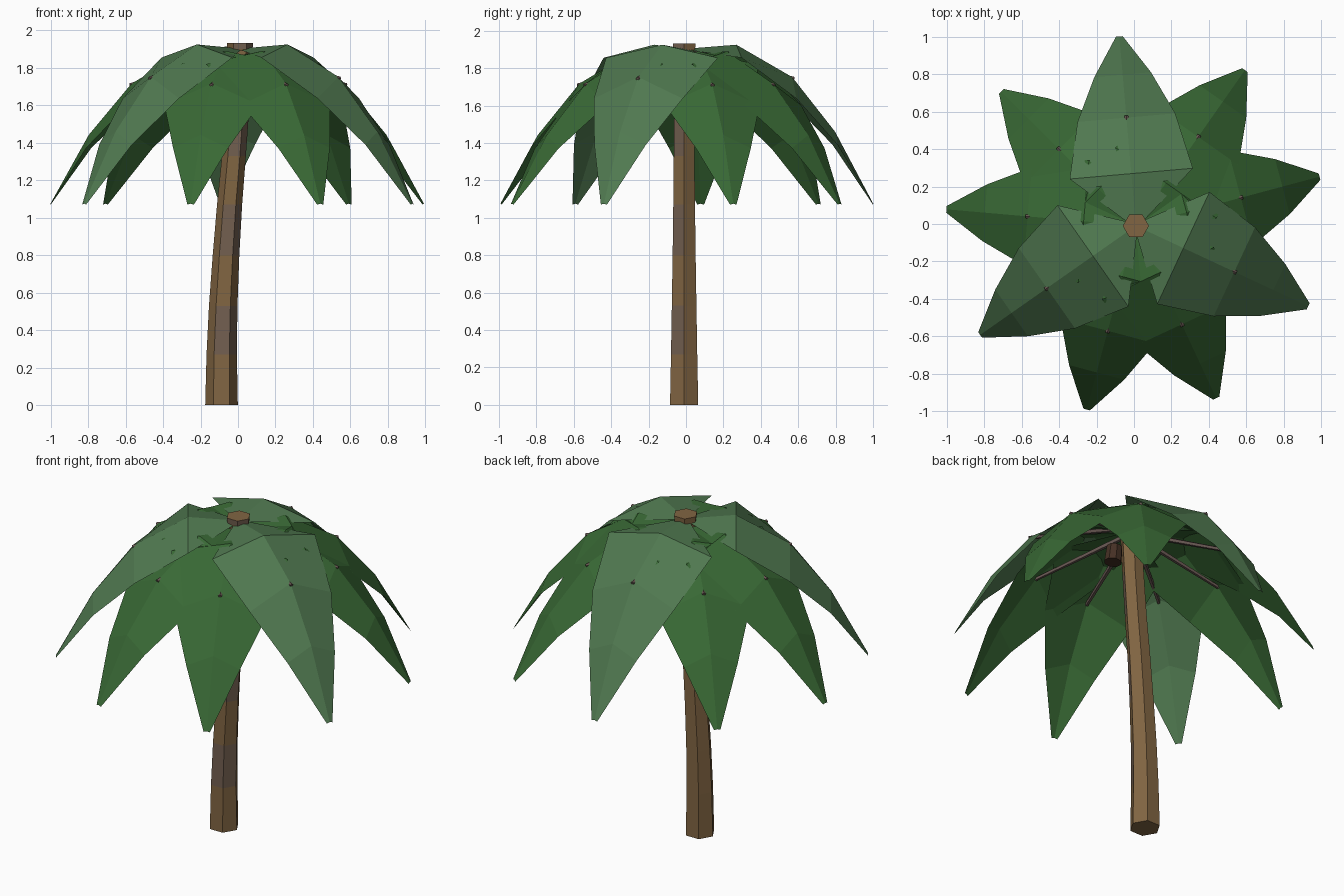
import bpy, bmesh
from math import radians, cos, sin, pi
from mathutils import Vector, Matrix

if "Cube" in bpy.data.objects:
    bpy.data.objects.remove(bpy.data.objects["Cube"])

CX, CY = 0.01, -0.01          # crown centre


def material(name, rgb):
    m = bpy.data.materials.new(name)
    m.diffuse_color = (*rgb, 1)
    m.use_nodes = True
    m.node_tree.nodes["Principled BSDF"].inputs["Base Color"].default_value = m.diffuse_color
    return m


BARK = material("bark", (0.22, 0.13, 0.055))
BARK_GREY = material("bark_grey", (0.17, 0.115, 0.08))
GREEN = material("leaf_green", (0.04, 0.14, 0.035))
PALE = material("leaf_pale", (0.08, 0.19, 0.08))
STALK = material("stalk_brown", (0.13, 0.09, 0.08))
NUT = material("nut_brown", (0.06, 0.03, 0.018))


def make_object(name, bm, mats):
    mesh = bpy.data.meshes.new(name)
    bm.to_mesh(mesh)
    bm.free()
    for m in mats:
        mesh.materials.append(m)
    ob = bpy.data.objects.new(name, mesh)
    bpy.context.collection.objects.link(ob)
    return ob


def polar(angle, r, z, across=0.0):
    c, s = cos(angle), sin(angle)
    return Vector((CX + c * r - s * across, CY + s * r + c * across, z))


# Trunk: leaning stack of hexagonal rings (x, z, radius)
def trunk():
    rings = [(-0.088, 0, 0.087), (-0.087, 0.27, 0.081), (-0.079, 0.53, 0.076),
             (-0.064, 0.8, 0.071), (-0.045, 1.07, 0.067), (-0.022, 1.33, 0.064),
             (-0.002, 1.6, 0.063), (0.01, 1.9, 0.068), (0.01, 1.932, 0.07)]
    bm = bmesh.new()
    loops = [[bm.verts.new((x + r * cos(k * pi / 3), CY + r * sin(k * pi / 3), z))
              for k in range(6)] for x, z, r in rings]
    for i in range(len(loops) - 1):
        a, b = loops[i], loops[i + 1]
        for k in range(6):
            n = (k + 1) % 6
            f = bm.faces.new((a[k], a[n], b[n], b[k]))
            f.material_index = int(k in (4, 5) and i % 2 == 1)
    bm.faces.new(loops[0][::-1])
    bm.faces.new(loops[-1])
    make_object("trunk", bm, [BARK, BARK_GREY])


# Frond: drooping folded leaf, stations are (radius, ridge z, half width, edge droop)
def frond(index, angle, drop, mat):
    stations = [(0.03, 1.905, 0.05, 0.01), (0.28, 1.925, 0.33, 0.07),
                (0.58, 1.752, 0.262, 0.115), (0.81, 1.46, 0.152, 0.07),
                (1.015, 1.075, 0.018, 0.005)]
    bm = bmesh.new()
    rows = []
    for r, z, w, d in stations:
        z -= drop * min(1, (1.015 - r) * 2.5)
        rows.append([bm.verts.new(polar(angle, r, z - d * abs(s), s * w))
                     for s in (-1, 0, 1)])
    for a, b in zip(rows, rows[1:]):
        for k in (0, 1):
            bm.faces.new((a[k], b[k], b[k + 1], a[k + 1]))
    make_object(f"frond_{index}", bm, [mat])


# Tapered rod between two points
def rod(name, p, q, r1, r2, sides, mat):
    bm = bmesh.new()
    d = q - p
    turn = d.to_track_quat('Z', 'Y').to_matrix().to_4x4()
    bmesh.ops.create_cone(bm, cap_ends=True, segments=sides, radius1=r1, radius2=r2,
                          depth=d.length,
                          matrix=Matrix.Translation((p + q) / 2) @ turn)
    make_object(name, bm, [mat])


trunk()

# Nine fronds with stalks, every third one paler and set higher
for i in range(9):
    a = radians(15 + 40 * i)
    top = i % 3 == 2
    drop = 0 if top else 0.035
    frond(i + 1, a, drop, PALE if top else GREEN)
    rod(f"stalk_{i + 1}", polar(a, 0.04, 1.885 - drop), polar(a, 0.59, 1.742 - drop),
        0.016, 0.011, 5, STALK)

# Nuts hanging under the crown
for i, (deg, z) in enumerate([(-20, 1.70), (100, 1.74), (220, 1.74)]):
    a = radians(deg)
    rod(f"nut_{i + 1}", polar(a, 0.11, z - 0.05), polar(a, 0.10, z + 0.05),
        0.05, 0.045, 8, NUT)
